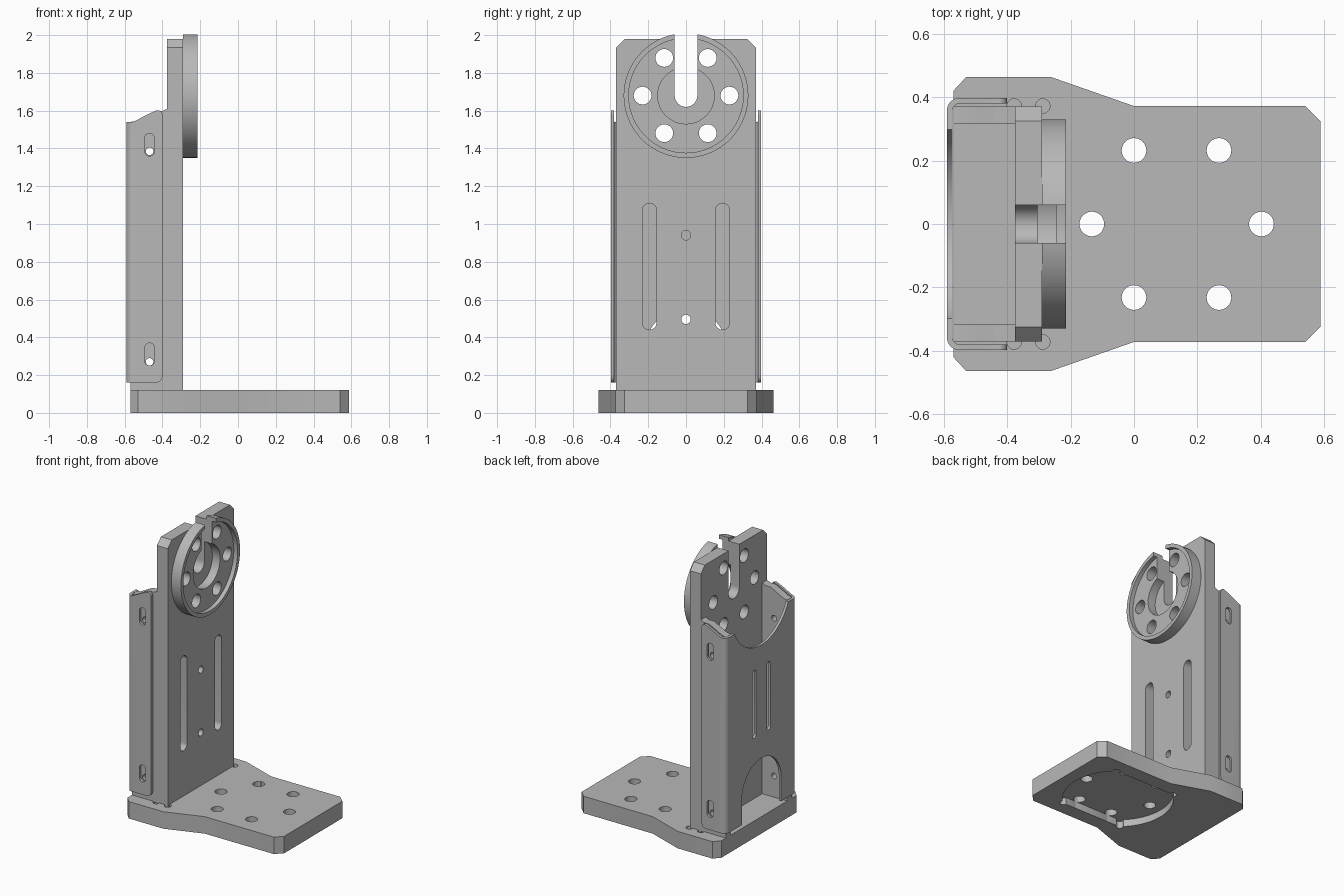
import bpy, bmesh
from math import sin, cos, pi, radians, asin

if "Cube" in bpy.data.objects:
    bpy.data.objects.remove(bpy.data.objects["Cube"])

grey = bpy.data.materials.new("machined grey")
grey.use_nodes = True
grey.diffuse_color = (0.48, 0.48, 0.48, 1)
grey.node_tree.nodes["Principled BSDF"].inputs["Base Color"].default_value = (0.48, 0.48, 0.48, 1)


# Profile helpers
def arc(u, v, r, start=0, end=360, n=48):
    full = end - start == 360
    steps = n if full else n + 1
    return [(u + r * cos(radians(start + (end - start) * i / n)),
             v + r * sin(radians(start + (end - start) * i / n))) for i in range(steps)]


def slot(u, v0, v1, r):
    """Upright slot with round ends; v0 and v1 are its extremes."""
    return arc(u, v1 - r, r, 0, 180, 16) + arc(u, v0 + r, r, 180, 360, 16)


def mirrored(half):
    return half + [(u, -v) for u, v in reversed(half)]


def prism(name, pts, axis, a, b):
    """Extrude a 2D profile along an axis: x uses (y, z), y uses (x, z), z uses (x, y)."""
    place = {"x": lambda u, v, w: (w, u, v),
             "y": lambda u, v, w: (u, w, v),
             "z": lambda u, v, w: (u, v, w)}[axis]
    bm = bmesh.new()
    low, high = ([bm.verts.new(place(u, v, w)) for u, v in pts] for w in (a, b))
    bm.faces.new(low)
    bm.faces.new(high)
    for i in range(len(pts)):
        j = (i + 1) % len(pts)
        bm.faces.new((low[i], low[j], high[j], high[i]))
    bmesh.ops.recalc_face_normals(bm, faces=bm.faces)
    mesh = bpy.data.meshes.new(name)
    bm.to_mesh(mesh)
    bm.free()
    mesh.materials.append(grey)
    ob = bpy.data.objects.new(name, mesh)
    bpy.context.collection.objects.link(ob)
    return ob


def combine(ob, pts, axis, a, b, op="DIFFERENCE"):
    cutter = prism("cutter", pts, axis, a, b)
    cutter.hide_render = True
    mod = ob.modifiers.new("cut", "BOOLEAN")
    mod.operation, mod.solver, mod.object = op, "EXACT", cutter
    bpy.context.view_layer.objects.active = ob
    bpy.ops.object.modifier_apply(modifier=mod.name)
    bpy.data.objects.remove(cutter)


# Base plate
base = prism("base_plate", mirrored([(-.57, .42), (-.53, .463), (-.26, .463), (0, .372),
                                     (.54, .372), (.588, .325)]), "z", 0, .12)
# Underside pocket: a disc with two flat sides and relieved corners
a = math_angle = asin(.27 / .36) * 180 / pi
pocket = arc(.135, 0, .36, -a, a, 24) + arc(.135, 0, .36, 180 - a, 180 + a, 24)
combine(base, pocket, "z", -.1, .05)
for sx in (-1, 1):
    for sy in (-1, 1):
        combine(base, arc(.135 + sx * .238, sy * .268, .024, n=20), "z", -.1, .05)
for x, y in [(0, .232), (0, -.232), (.268, .232), (.268, -.232), (-.133, 0), (.402, 0)]:
    combine(base, arc(x, y, .039, n=32), "z", -.1, .2)
for x in (-.378, -.288):
    for y in (-.372, .372):
        combine(base, arc(x, y, .023, n=20), "z", .07, .2)

# Upright plate
upright = prism("upright_plate", [(-.37, .1), (.37, .1), (.37, 1.935), (.325, 1.98),
                                  (-.325, 1.98), (-.37, 1.935)], "x", -.375, -.29)
for y in (-.193, .193):
    combine(upright, slot(y, .44, 1.11, .037), "x", -.5, -.2)
for z in (.495, .94):
    combine(upright, arc(0, z, .025, n=24), "x", -.5, -.2)
combine(upright, arc(0, 1.68, .15), "x", -.305, -.2)

# Round mount: raised rim, sunken floor and open centre
mount = prism("round_mount", arc(0, 1.68, .33, n=96), "x", -.29, -.215)
combine(mount, arc(0, 1.68, .303, n=96), "x", -.245, -.1)
combine(mount, arc(0, 1.68, .15), "x", -.4, -.1)

# Bolt circle and open slot through both
for ob in (upright, mount):
    for k in range(6):
        combine(ob, arc(.23 * cos(k * pi / 3), 1.68 + .23 * sin(k * pi / 3), .047, n=32), "x", -.5, -.1)
    combine(ob, slot(0, 1.62, 2.3, .06), "x", -.5, -.1)

# Side rails behind the upright
rail_side = [(-.57, .115), (-.375, .115), (-.375, 1.61), (-.4, 1.598), (-.44, 1.598),
             (-.48, 1.578), (-.54, 1.546), (-.57, 1.54)]
for side, s in (("left", 1), ("right", -1)):
    rail = prism(side + "_rail", rail_side, "y", *sorted((s * .315, s * .37)))
    for z in (.27, 1.385):
        combine(rail, arc(-.468, z, .02, n=20), "y", -.5, .5)

# Folded rear cover
outer = [(-.4, .398)] + arc(-.55, .358, .04, 90, 180, 8)
inner = arc(-.55, .358, .022, 180, 90, 8) + [(-.4, .38)]
section = outer + [(x, -y) for x, y in reversed(outer)] + [(x, -y) for x, y in reversed(inner)] + inner
cover = prism("rear_cover", section, "z", .1, 1.7)
cover_side = ([(-.62, .16)] + arc(-.435, .195, .035, 270, 360, 8)
              + [(-.4, 1.575)] + arc(-.425, 1.577, .025, 0, 110, 8)
              + [(-.48, 1.58), (-.54, 1.548), (-.56, 1.54), (-.62, 1.54)])
combine(cover, cover_side, "y", -.6, .6, "INTERSECT")
combine(cover, arc(0, 1.68, .33, n=96), "x", -.7, -.56)
combine(cover, arc(0, .33, .22, 0, 180, 32) + [(-.22, 0), (.22, 0)], "x", -.7, -.5)
for y in (-.08, .08):
    combine(cover, slot(y, .72, 1.2, .02), "x", -.7, -.5)
for z in (.25, 1.36):
    combine(cover, slot(-.468, z, z + .12, .025), "y", -.6, .6)

# Smooth the round walls, keep edges crisp
for ob in bpy.context.collection.objects:
    if ob.type == "MESH" and grey.name in ob.data.materials:
        bpy.ops.object.select_all(action="DESELECT")
        ob.select_set(True)
        bpy.context.view_layer.objects.active = ob
        bpy.ops.object.shade_smooth_by_angle(angle=radians(25))
